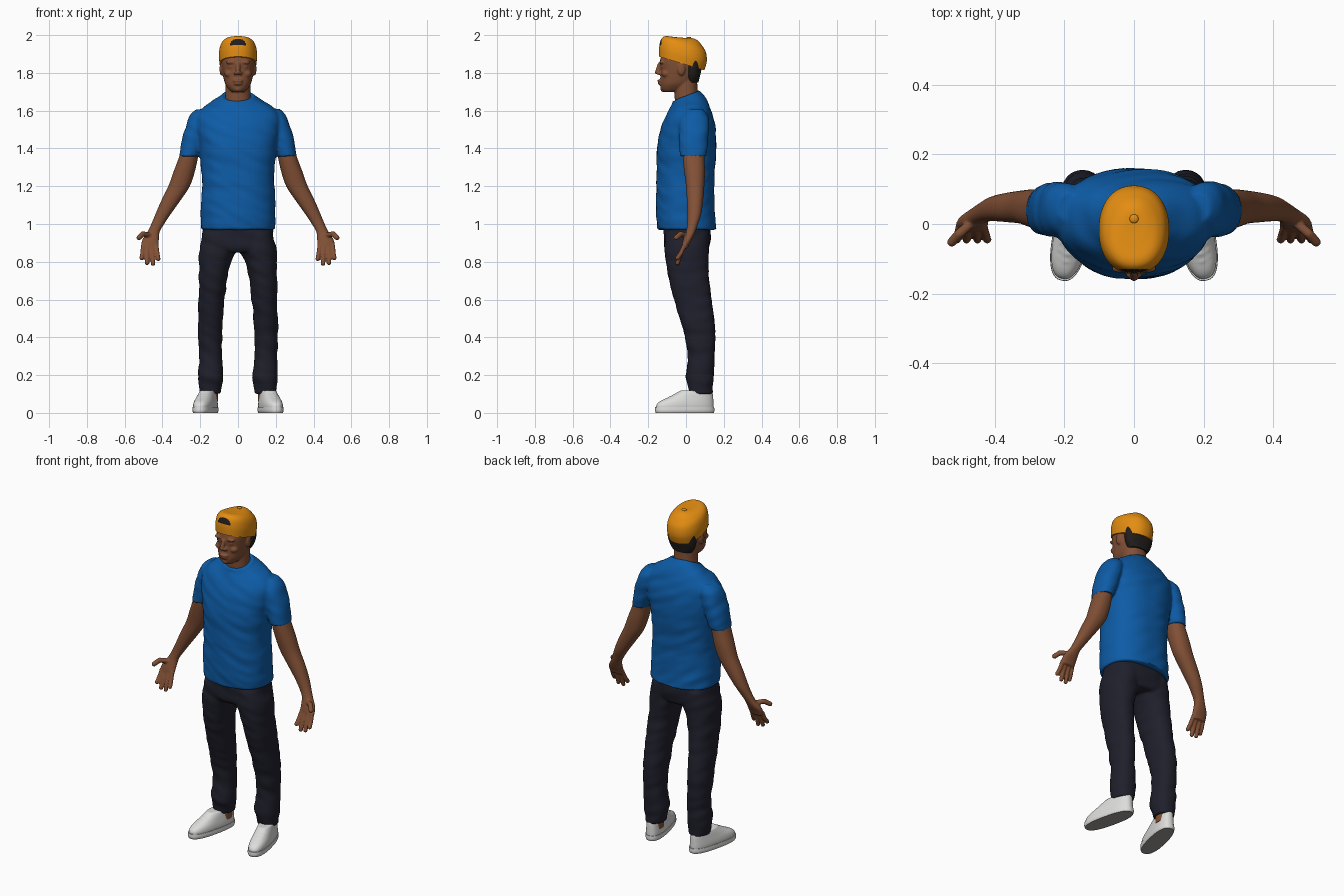
import bpy, bmesh, math
from mathutils import Matrix, Vector, noise

cube = bpy.data.objects.get("Cube")
if cube:
    bpy.data.objects.remove(cube, do_unlink=True)


def material(name, r, g, b):
    mat = bpy.data.materials.new(name)
    mat.use_nodes = True
    mat.diffuse_color = (r, g, b, 1)
    shader = mat.node_tree.nodes["Principled BSDF"]
    shader.inputs["Base Color"].default_value = (r, g, b, 1)
    shader.inputs["Roughness"].default_value = 0.8
    return mat


SKIN = material("brown skin", .22, .08, .036)
BLUE = material("blue cotton", .004, .105, .38)
DENIM = material("dark denim", .014, .014, .025)
ORANGE = material("orange cap cloth", .78, .27, .006)
DARK = material("black hair", .015, .013, .012)
WHITE = material("white leather", .72, .72, .71)
SOLE = material("grey rubber", .35, .33, .31)


def catmull(a, b, c, d, t):
    return [0.5 * (2 * q + (r - p) * t + (2 * p - 5 * q + 4 * r - s) * t * t
                   + (3 * q - p - 3 * r + s) * t ** 3) for p, q, r, s in zip(a, b, c, d)]


def loft(bm, rings, side=1, power=2.2, count=48, steps=5, move=Matrix()):
    """Closed skin over rings of (z, centre x, half width, front y, back y, tilt)."""
    rows = [tuple(r) + (0,) * (6 - len(r)) for r in rings]
    padded = [rows[0]] + rows + [rows[-1]]
    fine = [catmull(*padded[i:i + 4], k / steps)
            for i in range(len(rows) - 1) for k in range(steps)] + [rows[-1]]
    loops = []
    for z, cx, rx, front, back, tilt in fine:
        loop = []
        for i in range(count):
            a = math.tau * i / count
            u, v = [math.copysign(abs(w) ** (2 / power), w) for w in (math.cos(a), math.sin(a))]
            dy = v * (back - front) / 2
            co = Vector((cx + rx * u, (front + back) / 2 + dy, z + tilt * dy))
            co = move @ co
            loop.append(bm.verts.new((co.x * side, co.y, co.z)))
        loops.append(loop)
    for low, high in zip(loops, loops[1:]):
        for i in range(count):
            j = (i + 1) % count
            bm.faces.new((low[i], low[j], high[j], high[i]))
    bm.faces.new(loops[0][::-1])
    bm.faces.new(loops[-1])


def blob(bm, at, size, side=1):
    place = Matrix.Translation((at[0] * side, at[1], at[2])) @ Matrix.Diagonal((*size, 1))
    bmesh.ops.create_uvsphere(bm, u_segments=16, v_segments=10, radius=1, matrix=place)


def chain(bm, points, radius, side=1, steps=6):
    """Rounded rod along a path, for fingers, bands and laces."""
    for a, b in zip(points, points[1:]):
        for k in range(steps + 1):
            blob(bm, Vector(a).lerp(Vector(b), k / steps), (radius,) * 3, side)


def finish(bm, name, mats, voxel=0, smooth=2, folds=0):
    bmesh.ops.recalc_face_normals(bm, faces=bm.faces[:])
    mesh = bpy.data.meshes.new(name)
    bm.to_mesh(mesh)
    bm.free()
    ob = bpy.data.objects.new(name, mesh)
    bpy.context.collection.objects.link(ob)
    for mat in mats:
        mesh.materials.append(mat)
    bpy.ops.object.select_all(action='DESELECT')
    ob.select_set(True)
    bpy.context.view_layer.objects.active = ob
    if voxel:
        remesh = ob.modifiers.new("merge", 'REMESH')
        remesh.mode = 'VOXEL'
        remesh.voxel_size = voxel
        soften = ob.modifiers.new("soften", 'SMOOTH')
        soften.iterations = smooth
        bpy.ops.object.convert(target='MESH')
    if folds:
        normals = [v.normal.copy() for v in ob.data.vertices]
        for v, n in zip(ob.data.vertices, normals):
            x, y, z = v.co
            v.co += n * folds * noise.noise(Vector((x * 8, y * 8, z * 20 + x * 9)))
    bpy.ops.object.shade_smooth_by_angle(angle=math.radians(50))
    return ob


# Head, face and neck
bm = bmesh.new()
loft(bm, [(1.6, 0, .074, -.055, .085), (1.67, 0, .067, -.06, .066),
          (1.73, 0, .066, -.06, .06), (1.8, 0, .066, -.05, .06)])
loft(bm, [(1.7, 0, .034, -.122, -.04), (1.715, 0, .05, -.132, 0), (1.74, 0, .067, -.136, .03),
          (1.77, 0, .076, -.136, .055), (1.81, 0, .083, -.135, .07), (1.86, 0, .088, -.138, .078),
          (1.9, 0, .084, -.126, .075), (1.95, 0, .06, -.09, .05)], power=2.3)
chain(bm, [(0, -.138, 1.845), (0, -.153, 1.803)], .012)
blob(bm, (0, -.139, 1.758), (.027, .013, .008))
blob(bm, (0, -.137, 1.744), (.023, .013, .009))
blob(bm, (0, -.12, 1.716), (.022, .016, .017))
for side in (-1, 1):
    blob(bm, (.013, -.144, 1.798), (.011, .012, .009), side)
    blob(bm, (.036, -.128, 1.856), (.03, .013, .01), side)
    blob(bm, (.035, -.121, 1.832), (.017, .012, .009), side)
    blob(bm, (.046, -.105, 1.795), (.026, .025, .02), side)
    blob(bm, (.088, -.025, 1.82), (.01, .021, .034), side)
finish(bm, "head", [SKIN], .005)

# Cropped hair at the nape
bm = bmesh.new()
loft(bm, [(1.75, 0, .06, .0, .066), (1.78, 0, .079, -.005, .073),
          (1.82, 0, .089, -.008, .082), (1.88, 0, .09, -.008, .085)])
finish(bm, "hair", [DARK])

# Cap worn backwards, with the strap opening over the forehead
bm = bmesh.new()
loft(bm, [(1.85, 0, .098, -.143, .097, -.3), (1.9, 0, .101, -.142, .11, -.3),
          (1.945, 0, .092, -.13, .105, -.3), (1.971, 0, .071, -.105, .083, -.25),
          (1.983, 0, .04, -.06, .055, -.12), (1.985, 0, .005, .01, .02)],
     count=128, steps=10)
cap = finish(bm, "cap", [ORANGE, DARK])
for face in cap.data.polygons:
    x, y, z = face.center
    if y < -.05 and z > 1.945 and (x / .042) ** 2 + ((z - 1.945) / .036) ** 2 < 1:
        face.material_index = 1
bm = bmesh.new()
blob(bm, (0, .015, 1.985), (.013, .013, .006))
finish(bm, "cap_button", [ORANGE])

# Shirt: body, sleeves and collar band
bm = bmesh.new()
loft(bm, [(.97, 0, .196, -.15, .162), (1.02, 0, .197, -.156, .157), (1.1, 0, .196, -.157, .15),
          (1.25, 0, .192, -.156, .15), (1.4, 0, .205, -.154, .16), (1.5, 0, .222, -.135, .157),
          (1.57, 0, .222, -.108, .143), (1.62, 0, .185, -.088, .122, .1),
          (1.65, 0, .135, -.078, .1, .25), (1.675, 0, .09, -.07, .072, .4)], power=2.3)
for side in (-1, 1):
    loft(bm, [(1.358, .26, .053, -.032, .108), (1.45, .236, .06, -.036, .118),
              (1.52, .214, .062, -.036, .122), (1.57, .2, .056, -.025, .115),
              (1.608, .185, .036, .005, .09)], side)
turns = [math.tau * i / 24 for i in range(25)]
chain(bm, [(.086 * math.cos(a), .068 * math.sin(a), 1.675 + .028 * math.sin(a))
           for a in turns], .007, steps=3)
finish(bm, "shirt", [BLUE], .008, 2, .005)

# Trousers: hips and legs
bm = bmesh.new()
loft(bm, [(1.02, 0, .182, -.115, .125), (.95, 0, .189, -.117, .13),
          (.88, 0, .196, -.114, .125), (.85, 0, .18, -.1, .11)], power=2.5)
for side in (-1, 1):
    loft(bm, [(.95, .1, .085, -.11, .122), (.86, .108, .097, -.113, .122),
              (.8, .122, .084, -.105, .12), (.7, .133, .075, -.088, .122),
              (.6, .141, .068, -.064, .135), (.5, .146, .065, -.034, .148),
              (.4, .147, .063, -.005, .155), (.3, .146, .061, .01, .15),
              (.2, .143, .067, 0, .147), (.15, .145, .062, .01, .142),
              (.1, .145, .056, .02, .14)], side)
finish(bm, "trousers", [DENIM], .008, 2, .006)

for side, label in ((1, "left"), (-1, "right")):
    # Arm, palm, fingers and thumb
    bm = bmesh.new()
    loft(bm, [(1.45, .235, .045, -.015, .1), (1.36, .26, .05, -.017, .097),
              (1.28, .284, .056, -.01, .1), (1.2, .312, .057, 0, .097),
              (1.12, .358, .05, .005, .09), (1.05, .398, .04, .008, .08),
              (1, .425, .034, .007, .064), (.96, .446, .032, 0, .05),
              (.92, .462, .043, -.014, .032), (.89, .466, .046, -.022, .016),
              (.87, .466, .042, -.024, .008)], side)
    for root, tip, low in ((.502, .51, .82), (.479, .482, .794), (.455, .45, .79), (.432, .422, .815)):
        chain(bm, [(root, -.01, .885), ((root + tip) / 2, -.027, .845), (tip, -.045, low)], .012, side)
    chain(bm, [(.465, .005, .94), (.503, -.028, .948), (.524, -.052, .928)], .014, side)
    finish(bm, label + "_arm", [SKIN], .005)

    # Ankle
    bm = bmesh.new()
    loft(bm, [(.06, .145, .04, .03, .125), (.2, .145, .04, .03, .125)], side)
    finish(bm, label + "_ankle", [SKIN])

    # Shoe, turned outward, with laces and a rubber sole
    turn = Matrix.Translation((.172, -.005, 0)) @ Matrix.Rotation(math.radians(13), 4, 'Z')
    bm = bmesh.new()
    loft(bm, [(.015, 0, .05, -.155, .154), (.04, 0, .052, -.155, .154),
              (.06, 0, .05, -.137, .153), (.08, 0, .046, -.096, .152),
              (.1, 0, .042, -.055, .15), (.118, 0, .037, -.025, .145)],
         side, 2.5, move=turn)
    for i in range(4):
        y, z = -.105 + .022 * i, .074 + .011 * i
        chain(bm, [turn @ Vector((x, y + .3 * abs(x), z - .15 * abs(x)))
                   for x in (-.024, 0, .024)], .0045, side)
    finish(bm, label + "_shoe", [WHITE], .005, 1)
    bm = bmesh.new()
    loft(bm, [(0, 0, .051, -.158, .155), (.012, 0, .055, -.162, .158),
              (.03, 0, .054, -.161, .157)], side, 2.5, move=turn)
    sole = finish(bm, label + "_sole", [WHITE, SOLE])
    for face in sole.data.polygons:
        face.material_index = int(face.normal.z < -.5)
